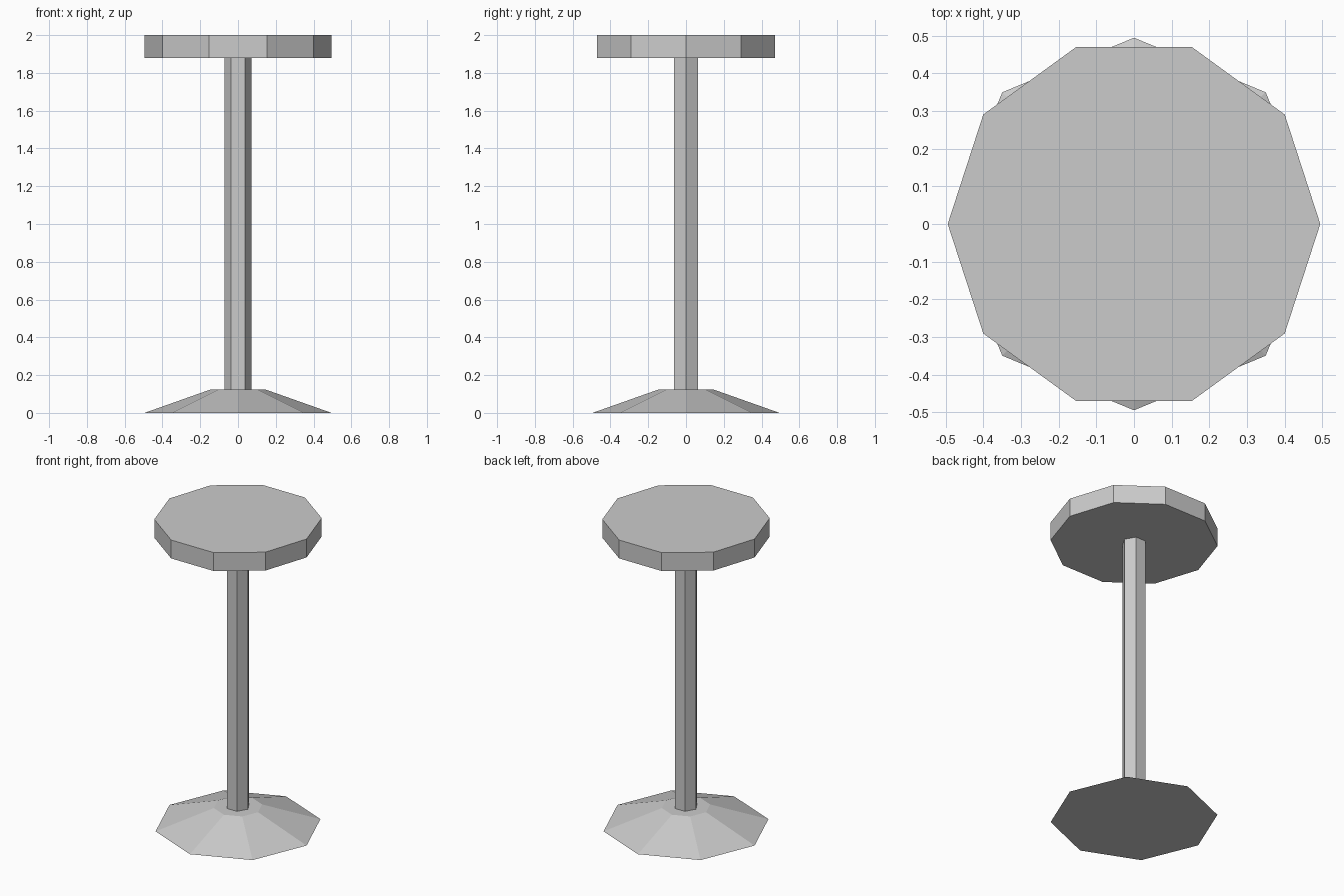
import bpy, bmesh
from math import cos, sin, tau

if "Cube" in bpy.data.objects:
    bpy.data.objects.remove(bpy.data.objects["Cube"])


def prism(name, sides, r_bottom, r_top, z0, z1):
    """Closed flat-faced frustum with its first corner on +x."""
    bm = bmesh.new()
    rings = [[bm.verts.new((r * cos(tau * i / sides), r * sin(tau * i / sides), z))
              for i in range(sides)] for r, z in ((r_bottom, z0), (r_top, z1))]
    low, high = rings
    bm.faces.new(low[::-1])
    bm.faces.new(high)
    for i in range(sides):
        j = (i + 1) % sides
        bm.faces.new((low[i], low[j], high[j], high[i]))
    mesh = bpy.data.meshes.new(name)
    bm.to_mesh(mesh)
    bm.free()
    obj = bpy.data.objects.new(name, mesh)
    bpy.context.collection.objects.link(obj)
    return obj


# Eight-sided sloping foot
prism("base", 8, 0.495, 0.145, 0.0, 0.124)
# Six-sided column
prism("post", 6, 0.072, 0.072, 0.124, 1.88)
# Ten-sided slab
prism("seat", 10, 0.495, 0.495, 1.88, 2.0)
